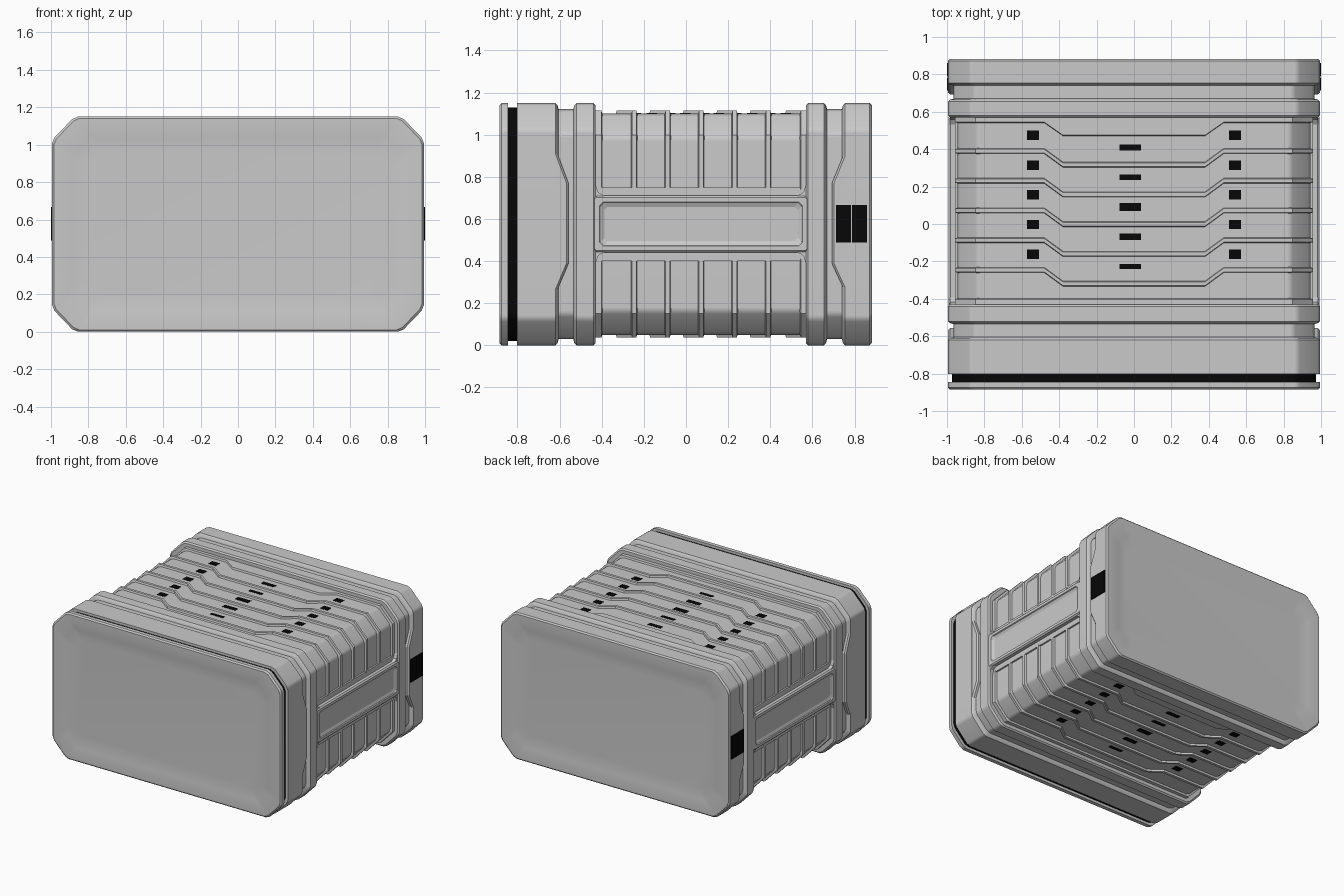
import bpy, bmesh, math
from mathutils import Vector

if "Cube" in bpy.data.objects:
    bpy.data.objects.remove(bpy.data.objects["Cube"])

CZ = 0.575             # mid height
HX, HZ = 0.994, 0.575  # half width and half height of the outer shell


def material(name, value):
    m = bpy.data.materials.new(name)
    m.diffuse_color = (value, value, value, 1)
    m.use_nodes = True
    m.node_tree.nodes["Principled BSDF"].inputs["Base Color"].default_value = m.diffuse_color
    return m


GREY = material("mid grey", 0.59)
BLACK = material("black", 0.002)


def make(name, rings, mats=(GREY,), rule=None):
    """Skin a row of equal-length point rings and cap both ends."""
    bm = bmesh.new()
    vs = [[bm.verts.new(p) for p in r] for r in rings]
    n = len(vs[0])
    for a, b in zip(vs, vs[1:]):
        for i in range(n):
            j = (i + 1) % n
            bm.faces.new((a[i], a[j], b[j], b[i]))
    bm.faces.new(vs[0][::-1])
    bm.faces.new(vs[-1])
    bmesh.ops.recalc_face_normals(bm, faces=bm.faces)
    if rule:
        for f in bm.faces:
            f.material_index = rule(f)
    me = bpy.data.meshes.new(name)
    bm.to_mesh(me)
    bm.free()
    for m in mats:
        me.materials.append(m)
    ob = bpy.data.objects.new(name, me)
    bpy.context.collection.objects.link(ob)
    return ob


def cut_rect(a0, a1, b0, b1, ca, cb):
    """Rectangle with cut corners as 2D points."""
    return [(a0 + ca, b0), (a1 - ca, b0), (a1, b0 + cb), (a1, b1 - cb),
            (a1 - ca, b1), (a0 + ca, b1), (a0, b1 - cb), (a0, b0 + cb)]


def eased(pts, r):
    """Replace every corner by two points at distance r."""
    out = []
    for i, p in enumerate(pts):
        p = Vector(p)
        for q in (pts[i - 1], pts[(i + 1) % len(pts)]):
            out.append(p + (Vector(q) - p).normalized() * r)
    return out


def section(y, d):
    """Cut-corner cross-section of the case at y, inset by d."""
    pts = cut_rect(d - HX, HX - d, d, 2 * HZ - d, 0.12 - 0.25 * d, 0.125 - 0.25 * d)
    return [(x, y, z) for x, z in eased(pts, 0.018)]


def box(name, x0, x1, y0, y1, z0, z1, mat=GREY):
    base = [(x0, y0), (x1, y0), (x1, y1), (x0, y1)]
    return make(name, [[(x, y, z) for x, y in base] for z in (z0, z1)], (mat,))


# Shell: shallow end recesses, dark seal groove, collars, notches and recessed core
B = 0.01
profile = [(-0.863, 0.192), (-0.885, 0.112), (-0.885, B), (-0.885 + B, 0), (-0.844, 0),
           (-0.844, 0.02), (-0.803, 0.02), (-0.803, 0), (-0.62, 0), (-0.61, B),
           (-0.605, 0.029), (-0.535, 0.029), (-0.53, B), (-0.52, 0), (-0.44, 0),
           (-0.43, B), (-0.43, 0.05), (0.57, 0.05), (0.57, B), (0.58, 0),
           (0.655, 0), (0.665, B), (0.67, 0.029), (0.74, 0.029), (0.745, B),
           (0.755, 0), (0.882 - B, 0), (0.882, B), (0.882, 0.112), (0.86, 0.192)]


def groove_floor(f):
    return int(abs(f.calc_center_median().y + 0.8235) < 0.003 and abs(f.normal.y) < 0.1)


shell = make("case_shell", [section(y, d) for y, d in profile], (GREY, BLACK), groove_floor)
bpy.context.view_layer.objects.active = shell
shell.select_set(True)
bpy.ops.object.shade_smooth_by_angle(angle=math.radians(30))
weighted = shell.modifiers.new("weighted_normals", "WEIGHTED_NORMAL")
weighted.keep_sharp = True


def rib(name, flip, front, back, jog_front, jog_back):
    """Raised rib wrapping side, corner and top; its middle steps forward."""
    def path(d):
        x, z = HX - d, HZ - d
        cx, cz = 0.12 - 0.25 * d, 0.125 - 0.25 * d
        half = [(x, 0.165, 0), (x, z - cz, 0), (x - cx, z, 0), (0.48, z, 0), (0.38, z, 1)]
        return half + [(-a, b, k) for a, b, k in half[::-1]]
    rings = []
    for (x0, z0, k), (x1, z1, _) in zip(path(0.06), path(0.036)):
        f, b = front - k * jog_front, back - k * jog_back
        e = 0.007
        rings.append([(x0, f, CZ + flip * z0), (x1, f + e, CZ + flip * z1),
                      (x1, b - e, CZ + flip * z1), (x0, b, CZ + flip * z0)])
    return make(name, rings)


# Ribs and vent slots on top and bottom
for flip, side in ((1, "top"), (-1, "bottom")):
    for i in range(5):
        y = -0.246 + 0.159 * i
        rib(f"{side}_rib_{i}", flip, y - 0.017, y + 0.017, 0.073, 0.073)
    rib(f"{side}_front_border", flip, -0.44, -0.395, 0, 0)
    rib(f"{side}_rear_border", flip, 0.538, 0.58, 0.07, 0)
    z = CZ + flip * (HZ - 0.05)
    for i, slot in enumerate((0.026, 0.037, 0.042, 0.028, 0.034)):
        for x, y, w, h in ((-0.54, -0.162, 0.065, 0.05), (0.54, -0.162, 0.065, 0.05),
                           (-0.02, -0.227, 0.113, slot)):
            yc = y + 0.159 * i
            box(f"{side}_vent", x - w / 2, x + w / 2, yc - h / 2, yc + h / 2,
                z - 0.002, z + 0.002, BLACK)

# Side details, mirrored left and right
for s, side in ((1, "right"), (-1, "left")):
    # flat strip behind the handle band
    box(f"{side}_strip", *sorted((s * 0.9, s * 0.957)), -0.44, 0.58, 0.40, 0.75)

    # handle band with a recessed panel
    def ring(x, y0, y1, z0, z1, c):
        return [(s * x, y, z) for y, z in cut_rect(y0, y1, z0, z1, c, c)]
    make(f"{side}_band", [ring(0.93, -0.435, 0.575, 0.44, 0.712, 0.01),
                          ring(0.982, -0.435, 0.575, 0.44, 0.712, 0.01),
                          ring(0.992, -0.435, 0.575, 0.45, 0.702, 0.01),
                          ring(0.992, -0.41, 0.552, 0.471, 0.681, 0.018),
                          ring(0.985, -0.405, 0.548, 0.475, 0.677, 0.018),
                          ring(0.976, -0.388, 0.532, 0.496, 0.657, 0.014)])

    # gussets where the band meets the collars
    for y, d in ((-0.44, 1), (0.58, -1)):
        for z, u in ((0.71, 1), (0.442, -1)):
            pts = [(y, z), (y + d * 0.05, z), (y + d * 0.022, z + u * 0.018),
                   (y + d * 0.012, z + u * 0.05), (y, z + u * 0.07)]
            make(f"{side}_gusset", [[(s * x, a, b) for a, b in pts] for x in (0.93, 0.984)])

    # collar tabs narrowing the notches
    for y0, y1, d in ((-0.615, -0.557, 1), (0.755, 0.692, -1)):
        rings = []
        for x, o in ((0.93, 0), (0.983, 0), (0.9935, d * 0.01)):
            pts = [(y0 - d * 0.02, 0.91), (y0 + d * 0.005 - o, 0.91), (y1 - o, 0.768),
                   (y1 - o, 0.39), (y0 + d * 0.005 - o, 0.265), (y0 - d * 0.02, 0.265)]
            rings.append([(s * x, a, b) for a, b in pts])
        make(f"{side}_collar_tab", rings)

    # twin dark latch plates
    for y0, y1 in ((0.713, 0.784), (0.788, 0.86)):
        box(f"{side}_latch", *sorted((s * 0.992, s * 1.0)), y0, y1, 0.487, 0.667, BLACK)
